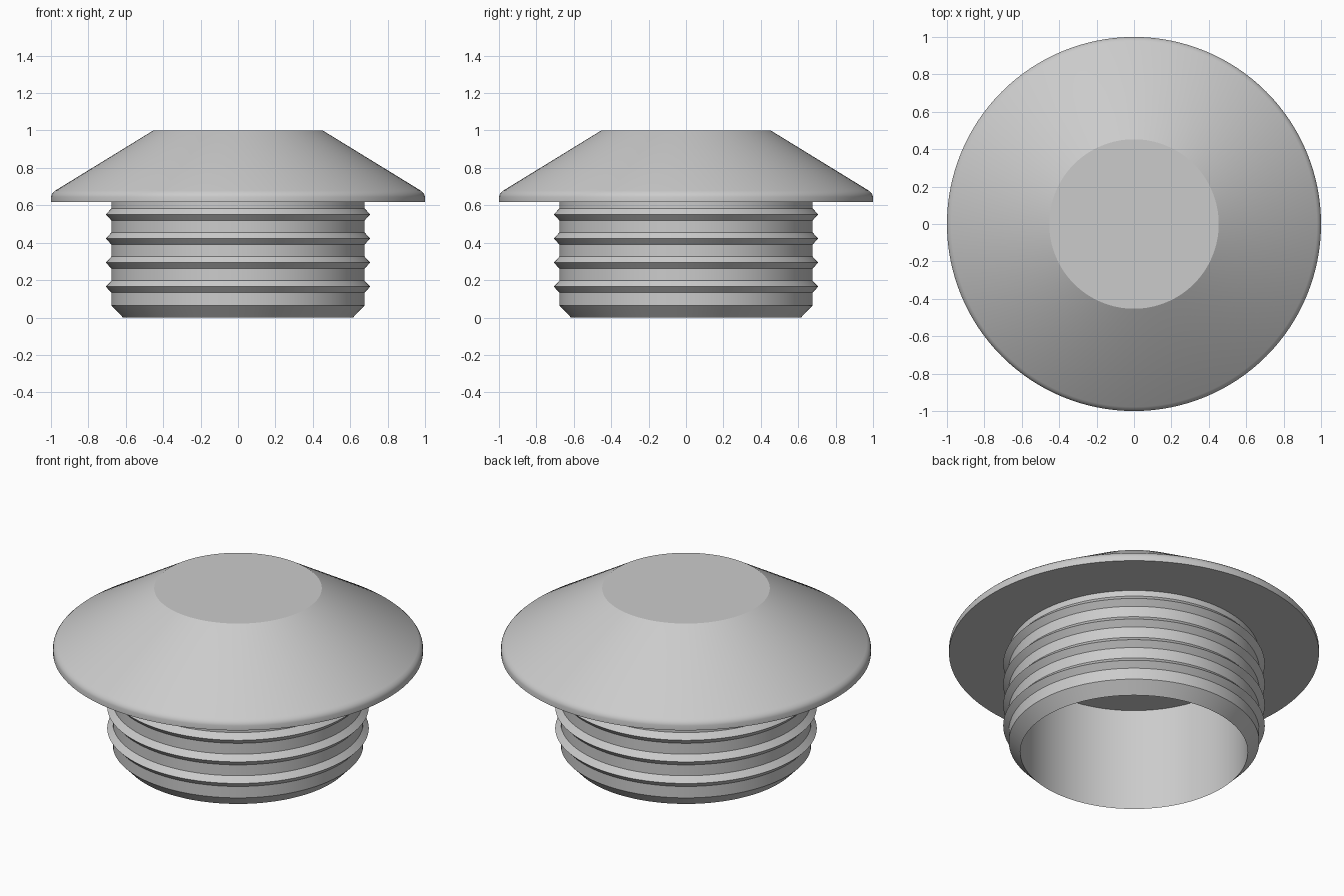
import bpy
import bmesh
from math import cos, sin, tau, radians

SEGMENTS = 128

cube = bpy.data.objects.get("Cube")
if cube:
    bpy.data.objects.remove(cube, do_unlink=True)

# One plain grey for the whole part
grey = bpy.data.materials.new("plain grey")
grey.use_nodes = True
colour = (0.6, 0.6, 0.6, 1)
grey.diffuse_color = colour
grey.node_tree.nodes["Principled BSDF"].inputs["Base Color"].default_value = colour


def lathe(name, profile):
    """Turn (radius, height) points around z; the outside runs upwards."""
    bm = bmesh.new()
    rings = []
    for r, z in profile:
        if r == 0:
            rings.append([bm.verts.new((0, 0, z))] * SEGMENTS)
        else:
            angles = [tau * k / SEGMENTS for k in range(SEGMENTS)]
            rings.append([bm.verts.new((r * cos(a), r * sin(a), z)) for a in angles])
    for low, high in zip(rings, rings[1:]):
        for k in range(SEGMENTS):
            n = (k + 1) % SEGMENTS
            corners = dict.fromkeys((low[k], low[n], high[n], high[k]))
            bm.faces.new(list(corners))
    mesh = bpy.data.meshes.new(name)
    bm.to_mesh(mesh)
    bm.free()
    mesh.materials.append(grey)
    obj = bpy.data.objects.new(name, mesh)
    bpy.context.collection.objects.link(obj)
    bpy.ops.object.select_all(action="DESELECT")
    obj.select_set(True)
    bpy.context.view_layer.objects.active = obj
    bpy.ops.object.shade_smooth_by_angle(angle=radians(30))
    return obj


BODY, RIB, BORE = 0.677, 0.707, 0.615
FLANGE_Z = 0.618

# Conical cap with a rounded rim and a flat underside
lathe("cap", [(BODY, FLANGE_Z), (1, FLANGE_Z), (1, 0.645), (0.997, 0.656),
              (0.99, 0.667), (0.978, 0.678), (0.453, 1), (0, 1)])

# Hollow plug: bore, chamfered lower lip, then four pointed ribs
plug = [(0, 0.614), (BORE, 0.614), (BORE, 0), (BODY, 0.065)]
for i in range(4):
    z = 0.165 + i * 0.1287
    plug += [(BODY, z - 0.032), (RIB, z), (BODY, z + 0.032)]
plug.append((BODY, FLANGE_Z))
lathe("ribbed_plug", plug)
